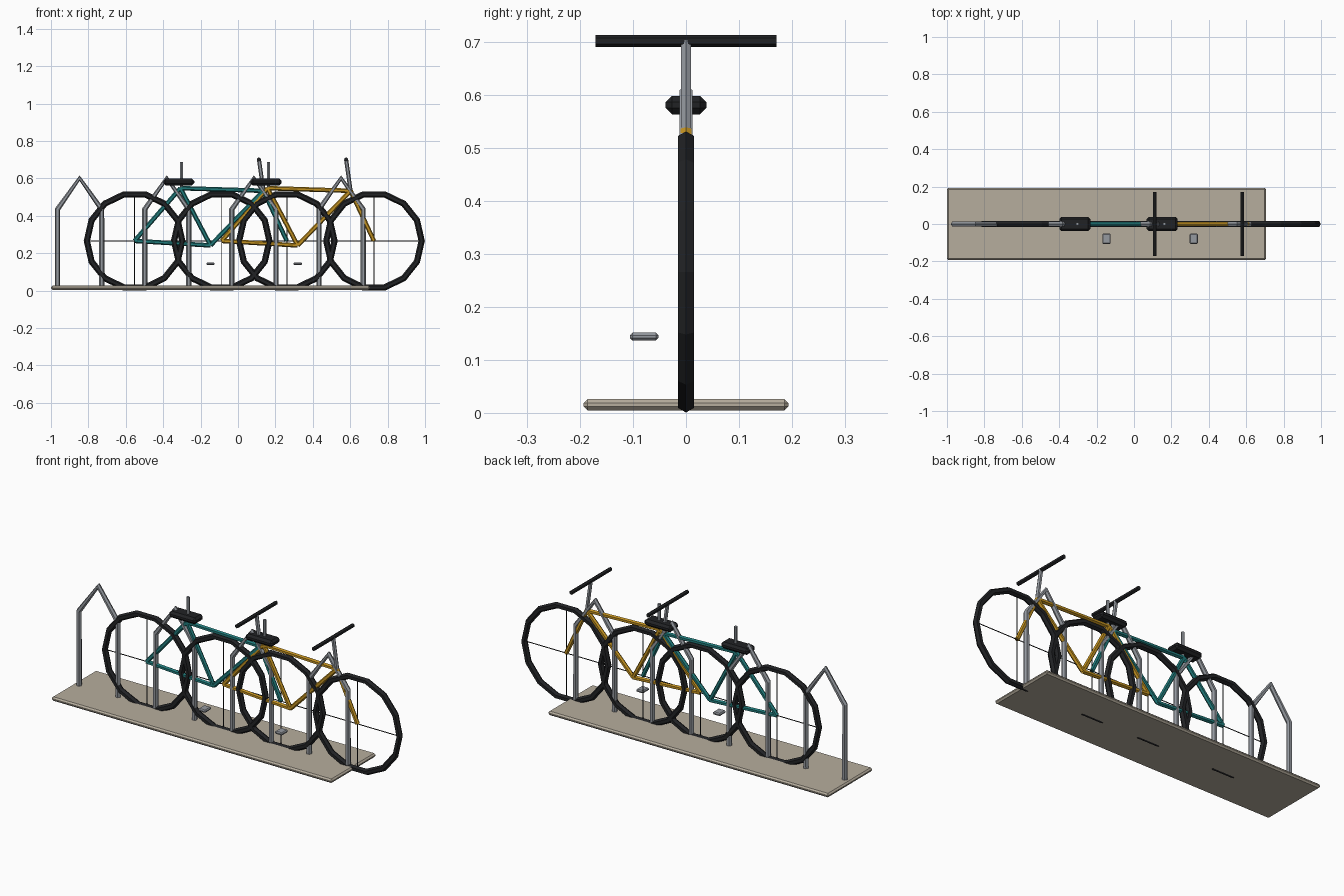
import bpy, bmesh
from math import pi
from mathutils import Vector, Matrix

if "Cube" in bpy.data.objects:
    bpy.data.objects.remove(bpy.data.objects["Cube"])


def material(name, rgb):
    m = bpy.data.materials.new(name)
    m.diffuse_color = (*rgb, 1)
    m.use_nodes = True
    m.node_tree.nodes["Principled BSDF"].inputs["Base Color"].default_value = m.diffuse_color
    return m


RUBBER = material("rubber", (0.015, 0.016, 0.018))
STEEL = material("steel", (0.30, 0.32, 0.35))
STONE = material("stone", (0.47, 0.42, 0.34))
TEAL = material("teal_paint", (0.015, 0.20, 0.20))
GOLD = material("gold_paint", (0.55, 0.29, 0.015))


def finish(name, bm, mat):
    mesh = bpy.data.meshes.new(name)
    bm.to_mesh(mesh)
    bm.free()
    mesh.materials.append(mat)
    ob = bpy.data.objects.new(name, mesh)
    bpy.context.collection.objects.link(ob)
    return ob


def add_tube(bm, a, b, r, sides=6):
    a, b = Vector(a), Vector(b)
    d = b - a
    mat = Matrix.Translation((a + b) / 2) @ d.to_track_quat('Z', 'Y').to_matrix().to_4x4()
    bmesh.ops.create_cone(bm, cap_ends=True, segments=sides, radius1=r, radius2=r,
                          depth=d.length, matrix=mat)


def tubes(name, pairs, r, mat, sides=6):
    bm = bmesh.new()
    for a, b in pairs:
        add_tube(bm, a, b, r, sides)
    return finish(name, bm, mat)


def box(name, centre, size, bevel, mat):
    bm = bmesh.new()
    bmesh.ops.create_cube(bm, size=1, matrix=Matrix.Translation(centre) @ Matrix.Diagonal((*size, 1)))
    ob = finish(name, bm, mat)
    mod = ob.modifiers.new("bevel", 'BEVEL')
    mod.width = bevel
    mod.segments = 1
    return ob


STEP = 0.466
HUB_Z = 0.266

# Ground slab
box("base_slab", (-0.1475, 0, 0.0155), (1.705, 0.387, 0.022), 0.008, STONE)

# Four hoop stands
for i in range(4):
    x = -0.847 + i * STEP
    curve = bpy.data.curves.new(f"rack_hoop_{i + 1}", 'CURVE')
    curve.dimensions = '3D'
    curve.bevel_depth = 0.0145
    curve.bevel_resolution = 1
    curve.use_fill_caps = True
    path = [(-0.118, 0.02), (-0.118, 0.435), (0, 0.602), (0.118, 0.435), (0.118, 0.02)]
    spline = curve.splines.new('POLY')
    spline.points.add(len(path) - 1)
    for p, (px, pz) in zip(spline.points, path):
        p.co = (x + px, 0, pz, 1)
    spline.use_smooth = False
    curve.materials.append(STEEL)
    bpy.context.collection.objects.link(bpy.data.objects.new(curve.name, curve))


def wheel(name, x):
    # Tyre
    bpy.ops.mesh.primitive_torus_add(major_segments=14, minor_segments=6, major_radius=0.255,
                                     minor_radius=0.017, location=(x, 0, HUB_Z),
                                     rotation=(pi / 2, 0, 0))
    tyre = bpy.context.object
    tyre.name = name + "_tyre"
    tyre.data.materials.append(RUBBER)
    # Crossed spokes
    tubes(name + "_spokes", [((x - 0.25, 0, HUB_Z), (x + 0.25, 0, HUB_Z)),
                             ((x, 0, HUB_Z - 0.245), (x, 0, HUB_Z + 0.245))], 0.0025, RUBBER, 5)


def bike(name, dx, paint):
    def pt(x, z, y=0):
        return (x + dx, y, z)
    rear, front = pt(-0.553, HUB_Z), pt(0.261, HUB_Z)
    crank, seat_top, head = pt(-0.147, 0.242), pt(-0.308, 0.548), pt(0.136, 0.534)
    bar = pt(0.112, 0.702)
    wheel(name + "_rear", rear[0])
    wheel(name + "_front", front[0])
    # Painted frame and fork
    tubes(name + "_frame", [(rear, crank), (rear, seat_top), (crank, seat_top),
                            (crank, head), (seat_top, head), (head, front)], 0.012, paint)
    # Stem, handlebar, seat post, saddle, pedal
    tubes(name + "_stem", [(head, bar)], 0.011, STEEL)
    tubes(name + "_handlebar", [(pt(0.112, 0.702, -0.171), pt(0.112, 0.702, 0.171))], 0.011, RUBBER)
    tubes(name + "_seat_post", [(pt(-0.303, 0.535), pt(-0.303, 0.688))], 0.009, STEEL)
    box(name + "_saddle", pt(-0.316, 0.581), (0.166, 0.077, 0.035), 0.012, RUBBER)
    box(name + "_pedal", pt(-0.147, 0.144, -0.079), (0.045, 0.054, 0.015), 0.005, STEEL)


bike("teal_bike", 0, TEAL)
bike("gold_bike", STEP, GOLD)
